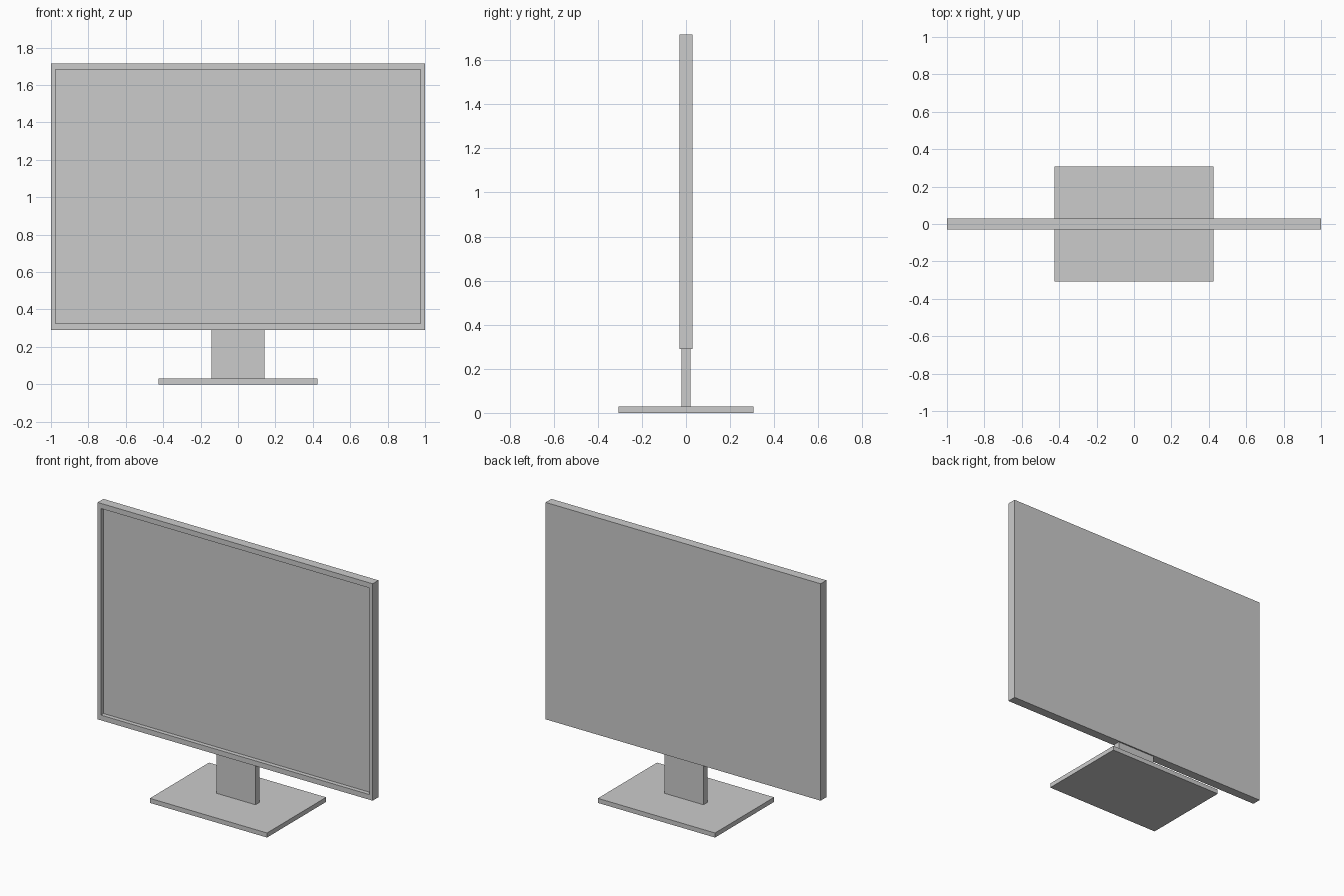
import bpy, bmesh
from mathutils import Vector

if "Cube" in bpy.data.objects:
    bpy.data.objects.remove(bpy.data.objects["Cube"])


def box(name, size, z0):
    """Box centred on x and y, standing on height z0."""
    bm = bmesh.new()
    bmesh.ops.create_cube(bm, size=1)
    bmesh.ops.scale(bm, vec=Vector(size), verts=bm.verts)
    bmesh.ops.translate(bm, vec=(0, 0, z0 + size[2] / 2), verts=bm.verts)
    mesh = bpy.data.meshes.new(name)
    bm.to_mesh(mesh)
    bm.free()
    obj = bpy.data.objects.new(name, mesh)
    bpy.context.collection.objects.link(obj)
    return obj


# Stand: flat foot plate and upright neck
box("stand_base", (0.852, 0.614, 0.03), 0)
box("stand_neck", (0.284, 0.042, 0.26), 0.03)

# Screen housing with a thin bezel around a recessed display
BOTTOM, HEIGHT = 0.29, 1.426
BEZEL_X, BEZEL_Z, DEPTH = 0.024, 0.034, 0.028
screen = box("screen", (2.0, 0.06, HEIGHT), BOTTOM)
bm = bmesh.new()
bm.from_mesh(screen.data)
bm.normal_update()
front = min(bm.faces, key=lambda f: f.normal.y)
bmesh.ops.inset_individual(bm, faces=[front], thickness=0.02)
mid_z = BOTTOM + HEIGHT / 2
for v in front.verts:
    v.co.x = (1 - BEZEL_X) * (1 if v.co.x > 0 else -1)
    v.co.z = mid_z + (HEIGHT / 2 - BEZEL_Z) * (1 if v.co.z > mid_z else -1)

# Push the display back from the bezel
bmesh.ops.inset_individual(bm, faces=[front], thickness=0)
bmesh.ops.translate(bm, vec=(0, DEPTH, 0), verts=front.verts)
bm.to_mesh(screen.data)
bm.free()
